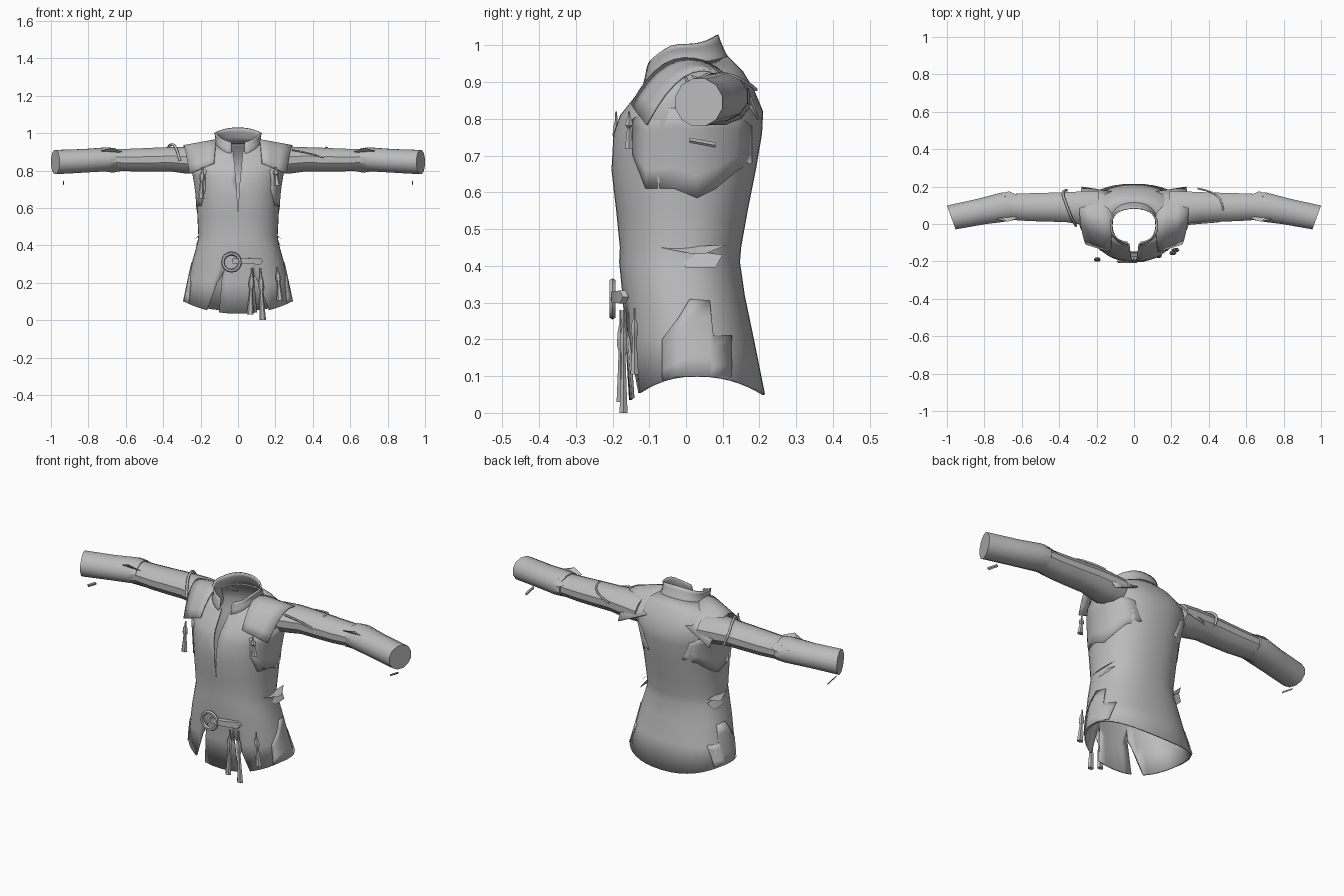
import bpy, bmesh, math
from mathutils import Vector

if "Cube" in bpy.data.objects:
    bpy.data.objects.remove(bpy.data.objects["Cube"], do_unlink=True)

GREY = (0.5, 0.5, 0.5, 1)
cloth = bpy.data.materials.new("grey cloth")
cloth.use_nodes = True
cloth.diffuse_color = GREY
cloth.node_tree.nodes["Principled BSDF"].inputs["Base Color"].default_value = GREY


def finish(bm, name, thick=0, angle=35):
    bmesh.ops.recalc_face_normals(bm, faces=bm.faces)
    me = bpy.data.meshes.new(name)
    bm.to_mesh(me)
    bm.free()
    me.materials.append(cloth)
    ob = bpy.data.objects.new(name, me)
    bpy.context.collection.objects.link(ob)
    bpy.ops.object.select_all(action='DESELECT')
    ob.select_set(True)
    bpy.context.view_layer.objects.active = ob
    bpy.ops.object.shade_smooth_by_angle(angle=math.radians(angle))
    if thick:
        sol = ob.modifiers.new("thickness", 'SOLIDIFY')
        sol.thickness = thick
    return ob


def loft(name, rows, closed=True, caps=False, thick=0, angle=35):
    bm = bmesh.new()
    grid = [[bm.verts.new(p) for p in row] for row in rows]
    n = len(grid[0])
    for a, b in zip(grid, grid[1:]):
        for i in range(n if closed else n - 1):
            j = (i + 1) % n
            bm.faces.new((a[i], a[j], b[j], b[i]))
    if caps:
        bm.faces.new(grid[0])
        bm.faces.new(grid[-1])
    return finish(bm, name, thick, angle)


def hull(name, pts):
    bm = bmesh.new()
    for p in pts:
        bm.verts.new(p)
    bmesh.ops.convex_hull(bm, input=bm.verts)
    return finish(bm, name)


def cord(name, pts, radius):
    cu = bpy.data.curves.new(name, 'CURVE')
    cu.dimensions = '3D'
    cu.bevel_depth = radius
    cu.bevel_resolution = 1
    sp = cu.splines.new('NURBS')
    sp.points.add(len(pts) - 1)
    for q, p in zip(sp.points, pts):
        q.co = (*p, 1)
    sp.use_endpoint_u = True
    sp.order_u = 3
    sp.resolution_u = 4
    cu.materials.append(cloth)
    bpy.context.collection.objects.link(bpy.data.objects.new(name, cu))


# Garment cross-sections: z front, z side, z back, half width, y front, y back
POW = 0.88
RINGS = [(.035, .1, .05, .29, -.155, .215), (.2, .2, .2, .268, -.165, .185),
         (.32, .32, .32, .243, -.173, .16), (.41, .41, .41, .218, -.182, .147),
         (.45, .45, .45, .212, -.18, .15), (.55, .55, .55, .217, -.19, .168),
         (.66, .66, .66, .222, -.203, .19), (.76, .76, .76, .235, -.198, .207),
         (.81, .82, .82, .25, -.18, .21), (.86, .89, .88, .24, -.14, .185),
         (.885, .93, .93, .185, -.122, .155), (.9, .955, .97, .125, -.112, .115)]


def spow(v):
    return math.copysign(abs(v) ** POW, v)


def ring(r, angles):
    zf, zs, zb, hw, yf, yb = r
    pts = []
    for a in angles:
        s, c = math.sin(a), math.cos(a)
        z = zs + ((zb if s > 0 else zf) - zs) * s * s
        pts.append((hw * spow(c), (yf + yb) / 2 + (yb - yf) / 2 * spow(s), z))
    return pts


def side_x(y, z):
    # half width of the garment at a given depth and height
    for a, b in zip(RINGS, RINGS[1:]):
        if z <= b[1]:
            break
    f = max(0, (z - a[1]) / (b[1] - a[1]))
    hw, yf, yb = (a[i] + (b[i] - a[i]) * f for i in (3, 4, 5))
    t = min(.99, abs((2 * y - yf - yb) / (yb - yf)))
    return hw * (1 - t ** (2 / POW)) ** (POW / 2)


full = [math.tau * i / 40 for i in range(40)]
body = loft("tunic_body", [ring(r, full) for r in RINGS], thick=.007, angle=40)


# Slits cut at the chest and the front hem
def slit(name, outline):
    ob = loft(name, [[(x, y, z) for x, z in outline] for y in (-.4, -.06)], caps=True)
    ob.hide_render = True
    ob.display_type = 'WIRE'
    ob.hide_set(True)
    mod = body.modifiers.new(name, 'BOOLEAN')
    mod.operation = 'DIFFERENCE'
    mod.solver = 'EXACT'
    mod.object = ob


slit("chest_slit_cutter", [(0, .55), (.006, .7), (.035, 1), (-.035, 1), (-.006, .7)])
for s, side in ((1, "left"), (-1, "right")):
    slit(side + "_hem_cutter", [(s * .085, .24), (s * .105, 0), (s * .185, 0), (s * .11, .2)])

# Stand collar, open at the front
arc = [math.radians(-76 + 332 * i / 28) for i in range(29)]
loft("collar", [ring(r, arc) for r in (
    (.87, .94, .945, .135, -.125, .13), (.91, .965, .98, .122, -.115, .108),
    (.935, .99, 1.01, .124, -.11, .095), (.95, 1.0, 1.03, .13, -.105, .088))],
    closed=False, thick=.008)

# Sleeves, shoulders and side panels, mirrored
UPPER = [(.19, .08, .85, .1, .07), (.28, .085, .855, .092, .074), (.36, .09, .86, .083, .067),
         (.45, .09, .858, .08, .066), (.56, .09, .856, .077, .063), (.69, .092, .858, .07, .057)]
FORE = [(.655, .094, .86, .077, .061), (.7, .09, .86, .08, .066),
        (.82, .066, .852, .07, .065), (.977, .035, .845, .066, .067)]


def sleeve_ring(s, row, shear):
    x, y, z, ry, rz = row
    out = []
    for i in range(12):
        a = math.tau * (i + .5) / 12
        out.append((s * (x + shear * ry * math.cos(a)), y + ry * math.cos(a), z + rz * math.sin(a)))
    return out


def bezier(p, t):
    a, b, c = (Vector(q) for q in p)
    return a * (1 - t) ** 2 + b * 2 * t * (1 - t) + c * t * t


def panel(name, s, columns, off=.005):
    # cloth panel lying on the side: depth, low and high edge per column
    rows = []
    for y, lo, hi in columns:
        zs = [lo + (hi - lo) * k / 4 for k in range(5)]
        rows.append([(s * (side_x(y, z) + off), y, z) for z in zs])
    loft(name, rows, closed=False, thick=.006)


for s, side in ((1, "left_"), (-1, "right_")):
    loft(side + "upper_sleeve", [sleeve_ring(s, r, 0) for r in UPPER], caps=True)
    loft(side + "forearm_sleeve", [sleeve_ring(s, r, k) for r, k in zip(FORE, (.1, .15, .3, .36))],
         caps=True)
    # elbow folds
    for n, (x, y, z) in enumerate(((.68, .03, .9), (.67, .06, .8), (.67, .15, .89))):
        hull(side + "elbow_fold_%d" % n, [(s * (x - .06), y, z), (s * (x + .07), y, z),
             (s * x, y - .018, z + .02), (s * x, y + .025, z - .012), (s * (x + .02), y, z + .015)])
    # shoulder yoke draped from front to back
    inner = [(.13, -.15, .84), (.11, -.03, 1.08), (.12, .175, .87)]
    outer = [(.26, -.11, .785), (.31, .04, 1.08), (.28, .2, .8)]
    rows = []
    for i in range(4):
        rows.append([])
        for k in range(13):
            p = bezier(inner, k / 12).lerp(bezier(outer, k / 12), i / 3)
            rows[-1].append((s * p.x, p.y, p.z))
    loft(side + "shoulder_yoke", rows, closed=False, thick=.007)
    panel(side + "underarm_panel", s, [(-.145, .7, .8), (-.11, .61, .82), (-.03, .61, .83),
          (.03, .585, .83), (.08, .61, .83), (.14, .66, .81), (.18, .68, .78)])
    panel(side + "hem_flap", s, [(-.065, .09, .2), (-.02, .1, .26), (.01, .1, .31),
          (.065, .1, .305), (.075, .1, .21), (.125, .1, .21)])
    # waist crease
    hull(side + "waist_crease", [(s * .205, -.07, .45), (s * .205, .11, .457),
         (s * .236, .02, .432), (s * .236, .05, .432)])
    hull(side + "waist_fold", [(s * .2, -.02, .43), (s * .2, .1, .43), (s * .23, .0, .395),
         (s * .23, .08, .395), (s * .205, .03, .44)])
    # loose thread below the wrist
    hull(side + "thread_end", [(s * (.93 + d), y, z + d) for d in (0, .006)
         for y, z in ((.01, .735), (.01, .743), (.08, .722), (.08, .73))])

# Cords on the sleeves
cord("left_sleeve_cord", [(.29, .0, .91), (.4, .01, .89), (.48, .015, .86), (.48, .08, .935),
     (.45, .17, .9), (.34, .19, .88)], .005)
cord("right_sleeve_cord", [(-.31, -.01, .85), (-.33, .02, .93), (-.36, .1, .945),
     (-.39, .18, .9), (-.36, .18, .83)], .007)


# Tassels
def tassel(name, x, y, low, high, lean=0):
    rows = []
    for t, r in ((0, .018), (.35, .012), (.55, .009), (.62, .016), (.75, .014), (.85, .006), (1, .004)):
        rows.append([(x + lean * (1 - t) + r * math.cos(a), y + .7 * r * math.sin(a),
                      low + (high - low) * t) for a in (math.tau * k / 6 for k in range(6))])
    loft(name, rows, caps=True)


tassel("hip_tassel_inner", .075, -.178, .03, .28, -.01)
tassel("hip_tassel_middle", .12, -.17, .0, .28, .012)
tassel("hip_tassel_outer", .21, -.14, .105, .285, .015)
tassel("chest_tassel_right", -.19, -.19, .65, .82, -.008)
tassel("chest_tassel_left", .2, -.155, .72, .82, .01)

# Belt buckle and strap
bpy.ops.mesh.primitive_torus_add(major_radius=.046, minor_radius=.01, major_segments=16,
                                 minor_segments=6, location=(-.035, -.2, .31),
                                 rotation=(math.pi / 2, 0, 0))
bpy.context.object.name = "buckle_ring"
bpy.context.object.data.materials.append(cloth)
bpy.ops.object.shade_smooth_by_angle(angle=math.radians(35))
hull("buckle_strap", [(x, y + d, z) for d in (0, .016) for x, y, z in (
    (-.03, -.205, .302), (-.03, -.205, .328), (.12, -.18, .298), (.135, -.172, .315),
    (.12, -.18, .333), (.05, -.203, .3), (.05, -.203, .33))])
